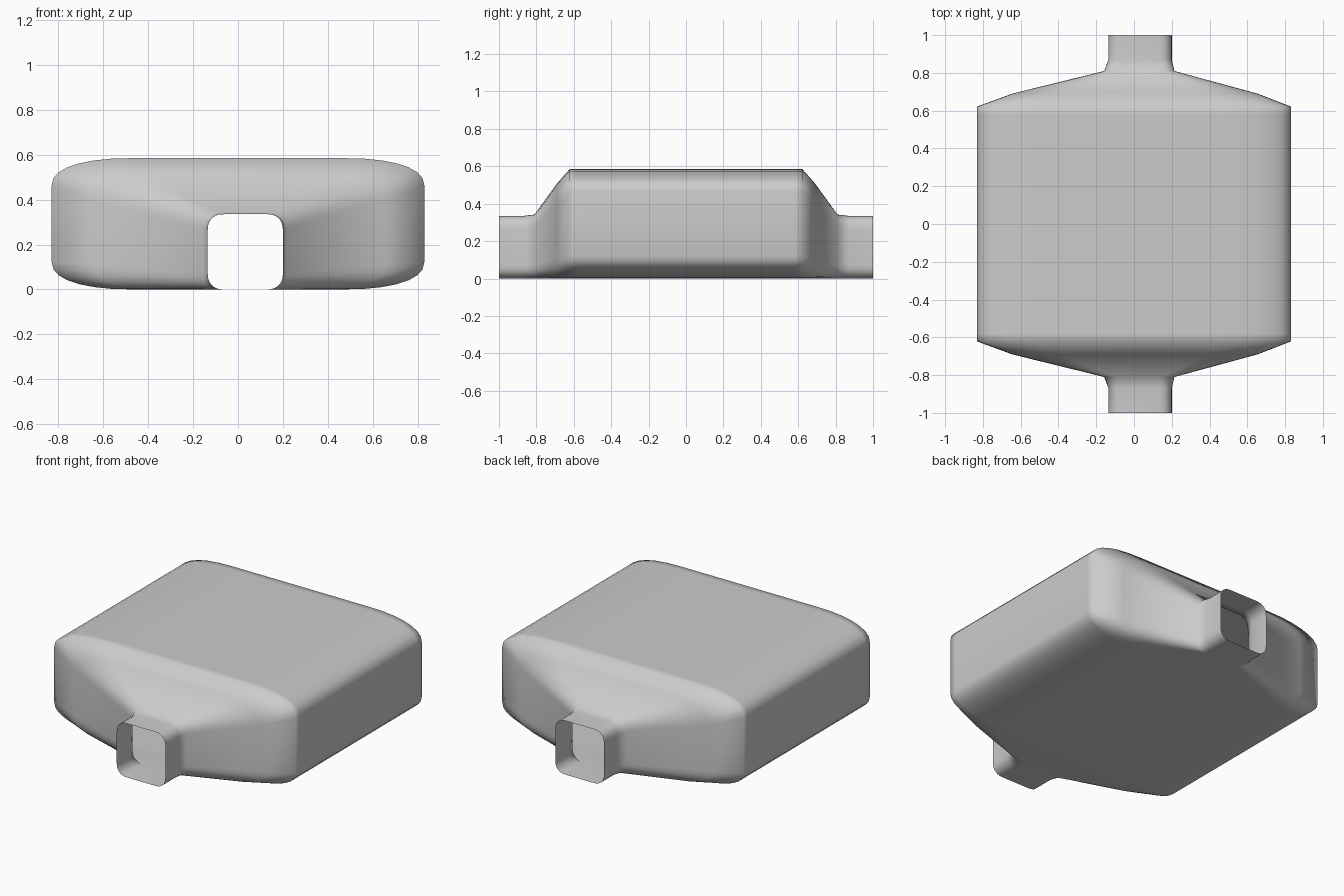
import bpy, bmesh
from math import sin, cos, pi

if "Cube" in bpy.data.objects:
    bpy.data.objects.remove(bpy.data.objects["Cube"])

SEG = 7  # segments per rounded corner


def section(bm, y, x0, x1, top, rx, rz):
    """Ring of vertices: a rounded rectangle standing on z = 0."""
    ring = []
    corners = [(x1 - rx, top - rz, 0), (x0 + rx, top - rz, 1),
               (x0 + rx, rz, 2), (x1 - rx, rz, 3)]
    for cx, cz, quarter in corners:
        for i in range(SEG + 1):
            a = (quarter + i / SEG) * pi / 2
            c, s = cos(a), sin(a)
            # slightly squarer than an ellipse
            px = abs(c) ** 0.88 * (1 if c > 0 else -1)
            pz = abs(s) ** 0.88 * (1 if s > 0 else -1)
            ring.append(bm.verts.new((cx + rx * px, y, cz + rz * pz)))
    return ring


# y, left x, right x, top z, corner radius in x and z (front half)
half = [
    (-1.0, -0.135, 0.20, 0.335, 0.07, 0.07),
    (-0.87, -0.135, 0.20, 0.335, 0.07, 0.07),
    (-0.81, -0.158, 0.214, 0.342, 0.08, 0.07),
    (-0.69, -0.645, 0.655, 0.508, 0.27, 0.11),
    (-0.622, -0.83, 0.83, 0.585, 0.36, 0.12),
    (-0.58, -0.83, 0.83, 0.585, 0.36, 0.12),
]
profile = half + [(-s[0],) + s[1:] for s in reversed(half)]

# Open-ended muffler shell lofted from pipe to body to pipe
bm = bmesh.new()
rings = [section(bm, *s) for s in profile]
n = len(rings[0])
for a, b in zip(rings, rings[1:]):
    for i in range(n):
        j = (i + 1) % n
        bm.faces.new((a[i], a[j], b[j], b[i]))
bmesh.ops.recalc_face_normals(bm, faces=bm.faces)
# make sure the shell faces outward
top_face = max(bm.faces, key=lambda f: f.calc_center_median().z)
if top_face.normal.z < 0:
    bmesh.ops.reverse_faces(bm, faces=bm.faces)
for f in bm.faces:
    f.smooth = True

mesh = bpy.data.meshes.new("duct_shell")
bm.to_mesh(mesh)
bm.free()
shell = bpy.data.objects.new("duct_shell", mesh)
bpy.context.collection.objects.link(shell)
